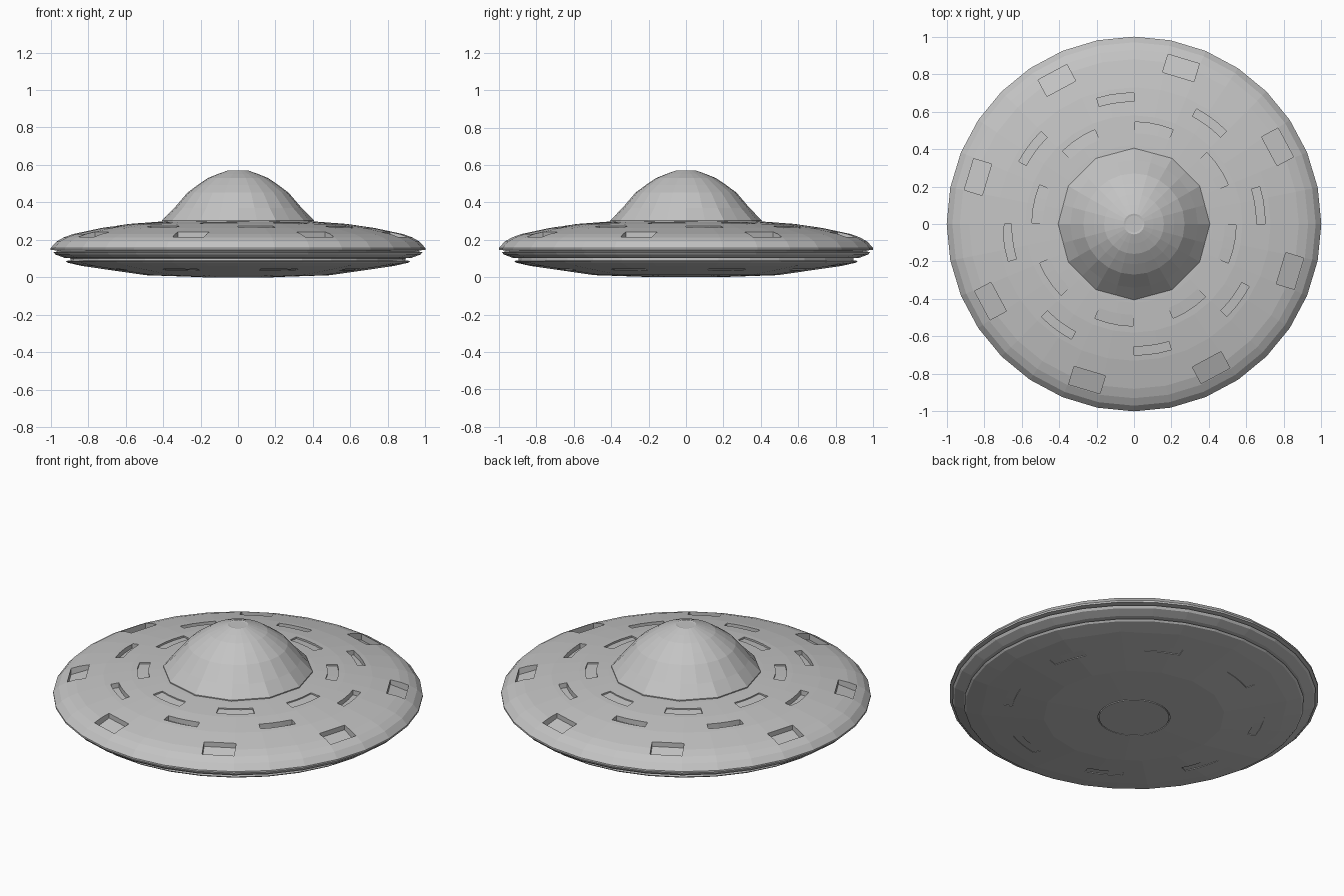
import bpy, bmesh, math

if "Cube" in bpy.data.objects:
    bpy.data.objects.remove(bpy.data.objects["Cube"])

hull_grey = bpy.data.materials.new("hull_grey")
hull_grey.diffuse_color = (0.55, 0.55, 0.55, 1)
hull_grey.use_nodes = True
hull_grey.node_tree.nodes["Principled BSDF"].inputs["Base Color"].default_value = hull_grey.diffuse_color


def make_object(name, bm):
    bmesh.ops.recalc_face_normals(bm, faces=bm.faces)
    mesh = bpy.data.meshes.new(name)
    bm.to_mesh(mesh)
    bm.free()
    mesh.materials.append(hull_grey)
    obj = bpy.data.objects.new(name, mesh)
    bpy.context.collection.objects.link(obj)
    return obj


def lathe(name, profile, sides, coarse=()):
    """Closed lathe of (radius, z); rings in `coarse` get half the sides."""
    bm = bmesh.new()
    rings = []
    for i, (r, z) in enumerate(profile):
        ring = []
        for k in range(sides):
            a = 2 * math.pi * k / sides
            rr = r * math.cos(2 * math.pi / sides) if i in coarse and k % 2 else r
            ring.append(bm.verts.new((rr * math.cos(a), rr * math.sin(a), z)))
        rings.append(ring)
    for lo, hi in zip(rings, rings[1:]):
        for k in range(sides):
            n = (k + 1) % sides
            bm.faces.new((lo[k], lo[n], hi[n], hi[k]))
    bm.faces.new(rings[0][::-1])
    bm.faces.new(rings[-1])
    return make_object(name, bm)


def slot_cutter(name, r0, r1, start, span, floor0, floor1, top, steps, arc=True):
    """Eight wedge-shaped cutters around the hull, floor sloping from r0 to r1."""
    bm = bmesh.new()
    for n in range(8):
        sections = []
        for s in range(steps + 1):
            t = s / steps - 0.5
            mid = math.radians(start + span / 2 + 45 * n)
            section = []
            for r, z in ((r0, floor0), (r1, floor1), (r1, top), (r0, top)):
                if arc:
                    a = mid + math.radians(span) * t
                    x, y = r * math.cos(a), r * math.sin(a)
                else:
                    w = math.radians(span) * t * (r0 + r1) / 2
                    x = r * math.cos(mid) - w * math.sin(mid)
                    y = r * math.sin(mid) + w * math.cos(mid)
                section.append(bm.verts.new((x, y, z)))
            sections.append(section)
        for a, b in zip(sections, sections[1:]):
            for k in range(4):
                m = (k + 1) % 4
                bm.faces.new((a[k], a[m], b[m], b[k]))
        bm.faces.new(sections[0][::-1])
        bm.faces.new(sections[-1])
    cutter = make_object(name, bm)
    cutter.hide_render = True
    cutter.hide_viewport = True
    return cutter


def cut(target, cutter):
    mod = target.modifiers.new(cutter.name, "BOOLEAN")
    mod.operation = "DIFFERENCE"
    mod.solver = "EXACT"
    mod.object = cutter


# Upper saucer with a thin seam around its rim
saucer = lathe("saucer_hull", [
    (0.86, 0.10), (0.925, 0.103), (0.975, 0.122), (0.985, 0.135), (0.965, 0.137),
    (0.965, 0.143), (1.0, 0.146), (1.0, 0.156), (0.97, 0.19), (0.93, 0.213),
    (0.88, 0.231), (0.73, 0.263), (0.58, 0.285), (0.42, 0.297), (0.36, 0.30)], 32)

# Shallow underside with its circular hatch line
underside = lathe("underside", [
    (0.19, 0.0), (0.19, 0.008), (0.195, 0.008), (0.195, 0.001), (0.49, 0.011),
    (0.83, 0.06), (0.91, 0.078), (0.92, 0.087), (0.895, 0.09), (0.895, 0.103)],
    32, coarse=(4, 5))

# Bell-shaped dome on a twelve-sided base
lathe("dome", [
    (0.405, 0.292), (0.405, 0.304), (0.34, 0.37), (0.27, 0.452), (0.215, 0.493),
    (0.16, 0.53), (0.105, 0.552), (0.055, 0.57), (0.045, 0.568)],
    24, coarse=(0, 1))

# Recessed windows: outer, middle and inner rings
cut(saucer, slot_cutter("outer_window_cutter", 0.82, 0.92, 22.5, 11.5,
                        0.215, 0.178, 0.4, 1, arc=False))
cut(saucer, slot_cutter("middle_window_cutter", 0.655, 0.70, 0, 16.5,
                        0.245, 0.24, 0.4, 3))
cut(saucer, slot_cutter("inner_window_cutter", 0.485, 0.545, 22.5, 22,
                        0.285, 0.277, 0.4, 3))

# Faint vents on the underside
cut(underside, slot_cutter("vent_cutter", 0.66, 0.71, 10, 17,
                           0.04, 0.047, -0.1, 3))
